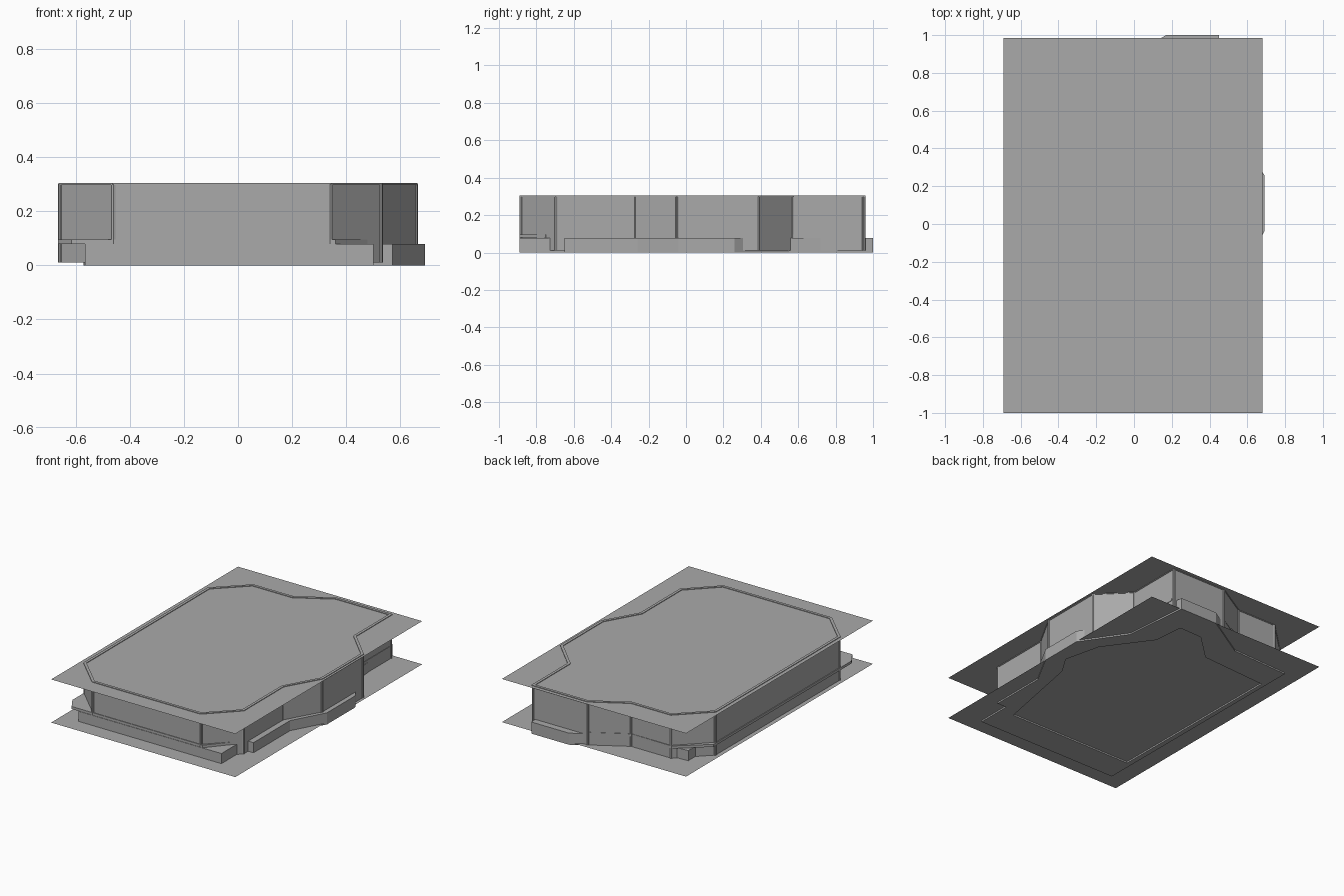
import bpy, bmesh
from mathutils import Vector

if "Cube" in bpy.data.objects:
    bpy.data.objects.remove(bpy.data.objects["Cube"])


def offset(pts, d):
    """Mitred offset of a clockwise outline; positive d grows it."""
    out = []
    n = len(pts)
    for i in range(n):
        a, b, c = (Vector(pts[(i + k) % n]) for k in (-1, 0, 1))
        e1, e2 = (b - a).normalized(), (c - b).normalized()
        n1, n2 = Vector((-e1.y, e1.x)), Vector((-e2.y, e2.x))
        m = (n1 + n2) / (1 + n1.dot(n2))
        p = b + m * d
        out.append((p.x, p.y))
    return out


# Shared dark grey
grey = bpy.data.materials.new("dark_grey")
grey.diffuse_color = (0.4, 0.4, 0.4, 1)
grey.use_nodes = True
grey.node_tree.nodes["Principled BSDF"].inputs["Base Color"].default_value = grey.diffuse_color


def finish(name, bm):
    me = bpy.data.meshes.new(name)
    bm.to_mesh(me)
    bm.free()
    me.materials.append(grey)
    ob = bpy.data.objects.new(name, me)
    bpy.context.collection.objects.link(ob)
    return ob


def ring(name, outer, inner, z0, z1):
    """Closed band with rectangular section between two matching outlines."""
    bm = bmesh.new()
    loops = [[bm.verts.new((x, y, z)) for x, y in pts]
             for pts, z in ((outer, z0), (outer, z1), (inner, z1), (inner, z0))]
    n = len(outer)
    for k in range(4):
        p, q = loops[k], loops[(k + 1) % 4]
        for i in range(n):
            j = (i + 1) % n
            bm.faces.new((p[i], p[j], q[j], q[i]))
    bmesh.ops.recalc_face_normals(bm, faces=bm.faces)
    return finish(name, bm)


def sheet(name, z):
    bm = bmesh.new()
    bm.faces.new([bm.verts.new((x, y, z)) for x, y in
                  ((-0.69, -1), (0.68, -1), (0.68, 0.985), (-0.69, 0.985))])
    return finish(name, bm)


# Floor and ceiling sheets
sheet("floor", 0.01)
sheet("ceiling", 0.3)

# Walls following the room outline (clockwise), with a wider top rim
wall = [(-0.655, 0.625), (-0.46, 0.815), (-0.165, 0.815), (0.065, 0.95),
        (0.47, 0.95), (0.47, 0.57), (0.655, 0.385), (0.655, -0.045),
        (0.525, -0.275), (0.525, -0.695), (0.34, -0.88), (-0.46, -0.88),
        (-0.655, -0.69)]
ring("walls", offset(wall, 0.005), offset(wall, -0.005), 0.01, 0.3)
ring("wall_top_rim", offset(wall, 0.009), offset(wall, -0.009), 0.296, 0.304)

# Posts at every wall corner
bm = bmesh.new()
for x, y in wall:
    r = bmesh.ops.create_cone(bm, cap_ends=True, segments=8, radius1=0.01,
                              radius2=0.01, depth=0.29)
    bmesh.ops.translate(bm, verts=r["verts"], vec=(x, y, 0.155))
finish("corner_posts", bm)

# Low plinth running round the room
plinth_out = [(-0.57, 0.79), (-0.145, 0.81), (0.17, 1.0), (0.45, 1.0),
              (0.49, 0.55), (0.69, 0.26), (0.69, -0.04), (0.57, -0.26),
              (0.57, -0.65), (0.5, -0.65), (0.5, -0.89), (-0.565, -0.89)]
plinth_in = [(-0.54, 0.6), (-0.055, 0.63), (0.13, 0.805), (0.30, 0.81),
             (0.32, 0.6), (0.54, 0.3), (0.6, 0.05), (0.52, -0.08),
             (0.42, -0.6), (0.41, -0.65), (0.40, -0.7), (-0.53, -0.7)]
ring("plinth", plinth_out, plinth_in, 0.0, 0.078)

# Thin ledge resting on the plinth
ledge = [(-0.665, 0.66), (-0.47, 0.825), (-0.17, 0.822), (0.06, 0.955),
         (0.478, 0.935), (0.478, 0.54), (0.6, 0.33), (0.6, 0.0),
         (0.46, -0.25), (0.478, -0.75), (0.36, -0.889), (-0.615, -0.889),
         (-0.665, -0.81)]
ring("ledge", ledge, offset(ledge, -0.1), 0.079, 0.096)
